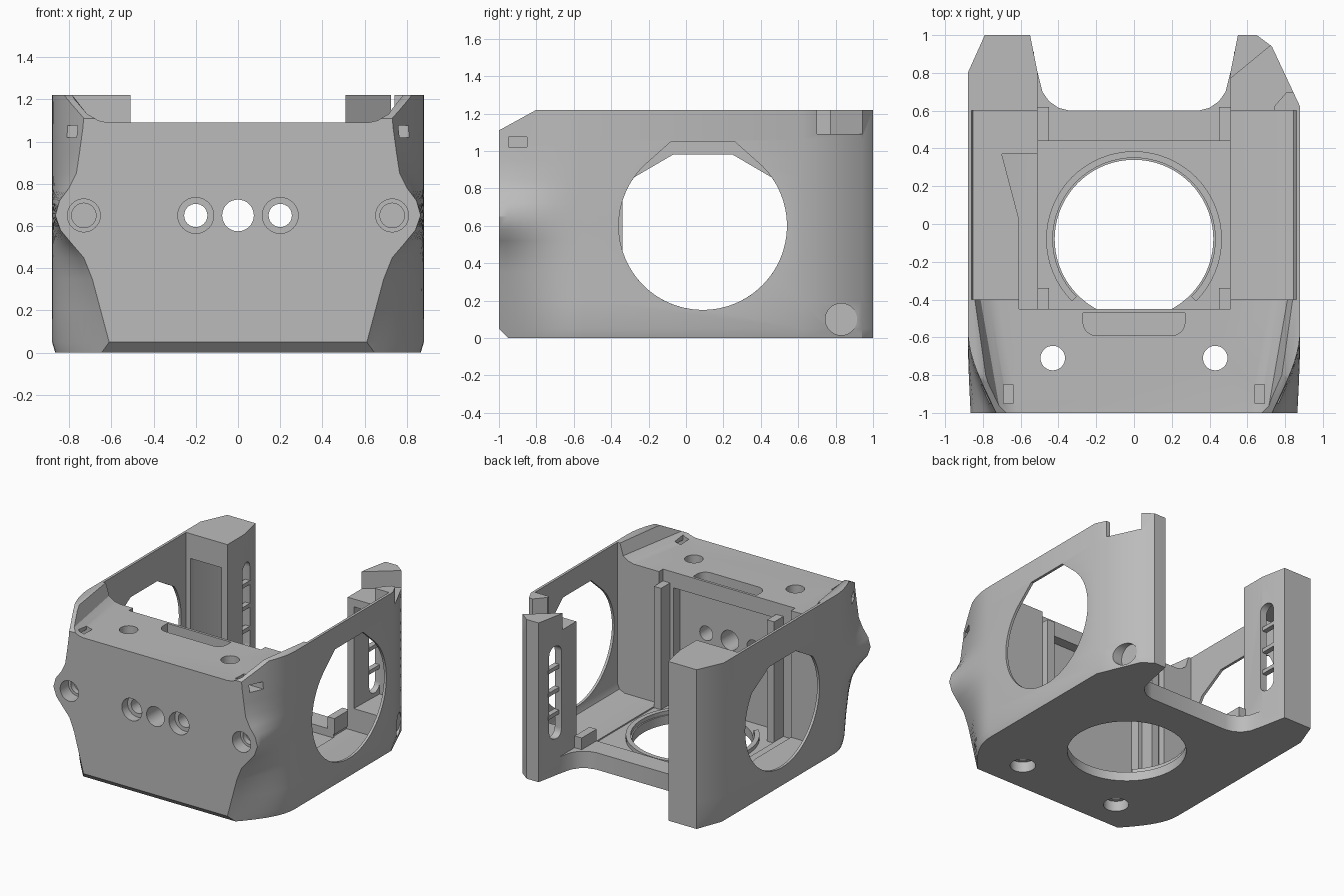
import bpy, bmesh
from math import sin, cos, pi, radians

cube = bpy.data.objects.get("Cube")
if cube:
    bpy.data.objects.remove(cube, do_unlink=True)

mat = bpy.data.materials.new("plain grey")
mat.use_nodes = True
GREY = (0.5, 0.5, 0.5, 1)
mat.diffuse_color = GREY
mat.node_tree.nodes["Principled BSDF"].inputs["Base Color"].default_value = GREY


def loft(name, rings):
    """Closed solid through rings of equal point count."""
    bm = bmesh.new()
    loops = [[bm.verts.new(p) for p in ring] for ring in rings]
    n = len(loops[0])
    for lo, hi in zip(loops, loops[1:]):
        for i in range(n):
            j = (i + 1) % n
            bm.faces.new((lo[i], lo[j], hi[j], hi[i]))
    bm.faces.new(loops[0][::-1])
    bm.faces.new(loops[-1])
    bmesh.ops.recalc_face_normals(bm, faces=bm.faces)
    mesh = bpy.data.meshes.new(name)
    bm.to_mesh(mesh)
    bm.free()
    mesh.materials.append(mat)
    ob = bpy.data.objects.new(name, mesh)
    bpy.context.collection.objects.link(ob)
    return ob


def prism(name, pts, axis, a, b):
    """Extrude a 2D outline along an axis from a to b."""
    place = {"x": lambda u, v, t: (t, u, v),
             "y": lambda u, v, t: (u, t, v),
             "z": lambda u, v, t: (u, v, t)}[axis]
    return loft(name, [[place(u, v, t) for u, v in pts] for t in (a, b)])


def box(name, x0, x1, y0, y1, z0, z1):
    return prism(name, [(x0, y0), (x1, y0), (x1, y1), (x0, y1)], "z", z0, z1)


def arc(cx, cy, r, start=0, end=360, n=48):
    steps = n if end - start == 360 else n + 1
    return [(cx + r * cos(radians(start + (end - start) * i / n)),
             cy + r * sin(radians(start + (end - start) * i / n))) for i in range(steps)]


def flip(pts, s):
    return [(s * x, y) for x, y in pts]


def boolean(target, other, op="DIFFERENCE"):
    mod = target.modifiers.new("cut", "BOOLEAN")
    mod.operation, mod.solver, mod.object = op, "EXACT", other
    deps = bpy.context.evaluated_depsgraph_get()
    mesh = bpy.data.meshes.new_from_object(target.evaluated_get(deps))
    target.modifiers.clear()
    target.data = mesh
    bpy.data.objects.remove(other, do_unlink=True)


# Outer shell: front half width changes with height, corners sweep back to the sides
PROFILE = [(0, .60), (.05, .61), (.2, .65), (.35, .69), (.45, .73), (.52, .79), (.58, .84),
           (.65, .865), (.72, .845), (.78, .80), (.85, .765), (.95, .75), (1.06, .735), (1.22, .72)]


def outline(z, w):
    side = .865 if z == 0 else .88
    corner = [(w + (side - w) * sin(i / 10 * pi / 2), -1 + .045 * i) for i in range(11)]
    back = [(side, .62), (.73, .94), (.65, 1), (.55, 1), (-.55, 1), (-.79, 1), (-side, .8)]
    plan = corner + back + flip(corner[::-1], -1)
    return [(x, y, z) for x, y in plan]


body = loft("housing", [outline(z, w) for z, w in PROFILE])


def cut(ob):
    boolean(body, ob)


# Front edges: lower chamfer and sloping wall tops
cut(prism("c", [(-1.05, .1), (-.85, -.1), (-1.1, -.1)], "x", -1, 1))
cut(prism("c", [(-1.05, 1.0825), (-.8, 1.22), (-.8, 1.4), (-1.05, 1.4)], "x", -1, 1))

# Lowered front deck that curves up into the side walls
def deck(y, a, b, c):
    half = [(a, 1.09), ((a + b) / 2, 1.1), (b, 1.13), (c, 1.23), (c, 1.4)]
    return [(x, y, z) for x, z in half + flip(half[::-1], -1)]


cut(loft("c", [deck(-1.1, .60, .69, .745), deck(-.3, .74, .83, .86)]))

# Main cavity, raised rear sill and rear opening
cut(box("c", -.51, .51, -.45, .44, .07, 2))
cut(box("c", -.51, .51, .4, .85, .13, 2))
mouth = [(.56, 1.05), (.51, .8), (.485, .7), (.45, .65), (.40, .615), (.34, .6)]
cut(prism("c", mouth + flip(mouth[::-1], -1), "z", -.1, 2))

for s in (-1, 1):
    # Side cavities behind the thin outer walls
    bay = [(.50, .08), (.80, .08), (.845, .1), (.86, .14), (.86, 2), (.50, 2)]
    cut(prism("c", flip(bay, s), "y", -.4, .6))
    # Hollow rear pillars with long rounded slots
    hollow = [(.56, .55), (.83, .55), (.82, .64), (.70, .9), (.57, .9)]
    cut(prism("c", flip(hollow, s), "z", .25, 1.03))
    slot = arc(.84, .93, .06, 0, 180, 10) + arc(.84, .34, .06, 180, 360, 10)
    cut(prism("c", slot, "x", s * .45, s * .62))
    # Vertical screw holes, stepped from below
    cut(prism("c", arc(s * .43, -.71, .065, n=32), "z", -.1, 1.3))
    cut(prism("c", arc(s * .43, -.71, .09, n=32), "z", -.1, .08))
    # Stepped front holes and blind outer holes
    cut(prism("c", arc(s * .2, .65, .085, n=32), "y", -1.1, -.93))
    cut(prism("c", arc(s * .2, .65, .055, n=32), "y", -1.1, -.4))
    cut(prism("c", arc(s * .73, .65, .078, n=32), "y", -1.1, -.9))
    cut(prism("c", arc(s * .73, .65, .058, n=32), "y", -1.1, -.86))
    # Strap slots in the front corners
    cut(box("c", *sorted((s * .64, s * .69)), -.95, -.85, 1.02, 1.3))
    cut(box("c", *sorted((s * .64, s * .95)), -.95, -.85, 1.02, 1.075))

# Front centre hole, panel recess behind it and finger slot on the deck
cut(prism("c", arc(0, .65, .075, n=32), "y", -1.1, -.4))
cut(box("c", -.42, .42, -.53, -.4, .07, .97))
tray = arc(.2, -.52, .07, -90, 0, 6) + [(.27, -.47), (-.27, -.47)] + arc(-.2, -.52, .07, 180, 270, 6)
cut(prism("c", tray, "z", 1.02, 1.3))

# Round floor opening
cut(prism("c", arc(0, -.08, .42, n=72), "z", -.1, .12))

# Large side openings with flattened tops
cut(prism("c", arc(.09, .6, .45, 135, 405) + [(.26, 1.05), (-.08, 1.05)], "x", .8, 1))
cut(prism("c", arc(.09, .6, .45, 145, 395) + [(.25, .98), (-.07, .98)], "x", -1, -.8))

# Blind pin hole and top notch, on one side only
cut(prism("c", arc(.83, .1, .085, n=32), "x", .74, 1))
notch = [(.45, .55), (.74, .55), (.74, .62), (.81, .70), (.95, .70), (.95, .95), (.73, .95), (.45, .72)]
cut(prism("c", notch, "z", 1.09, 1.4))

# Groove beside the stepped floor
cut(box("c", -.61, -.50, -.45, -.35, .08, 2))

bpy.context.view_layer.objects.active = body
body.select_set(True)
bpy.ops.object.shade_smooth_by_angle(angle=radians(30))

# Raised ring around the floor opening, open towards the front
ring = arc(0, -.08, .465, -45, 225) + arc(0, -.08, .43, -45, 225)[::-1]
prism("floor_ring", ring, "z", .06, .1)

# Raised floor step along one side
step = [(-.865, -.41), (-.61, -.41), (-.61, .03), (-.70, .37), (-.51, .37), (-.51, .6), (-.865, .6)]
prism("floor_step", step, "z", .07, .12)

for s, side in ((-1, "right"), (1, "left")):
    # Posts beside the recess and small rear stops on the sill
    box(side + "_front_post", *sorted((s * .45, s * .51)), -.46, -.34, .05, 1.0)
    box(side + "_rear_stop", *sorted((s * .45, s * .51)), .44, .62, .1, .22)
    # Rungs across the pillar slots
    for i in range(3):
        z = .46 + .175 * i
        box(f"{side}_slot_rung_{i + 1}", *sorted((s * .53, s * .57)), .77, .91, z - .015, z + .015)
